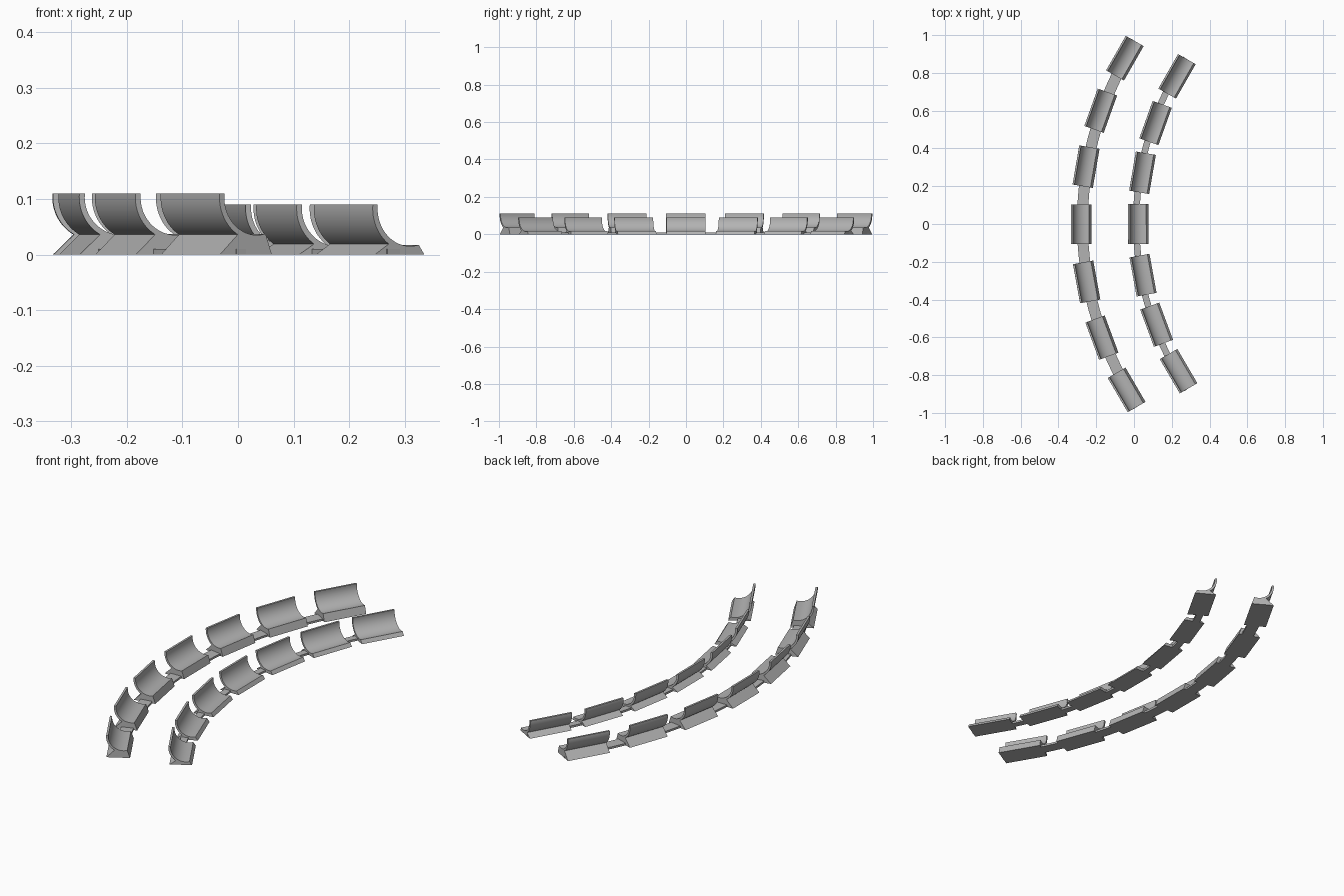
import bpy
import bmesh
from math import radians, sin, cos, acos, asin, pi
from mathutils import Matrix

if "Cube" in bpy.data.objects:
    bpy.data.objects.remove(bpy.data.objects["Cube"])

grey = bpy.data.materials.new("grey")
grey.use_nodes = True
GREY = (0.45, 0.45, 0.45, 1)
grey.diffuse_color = GREY
grey.node_tree.nodes["Principled BSDF"].inputs["Base Color"].default_value = GREY

HALF_LENGTH = 0.105
STEP = radians(10)
SKEW = Matrix.Rotation(radians(0.3), 4, "Z")


def loft(name, sections):
    """Closed solid through a row of matching cross-sections."""
    bm = bmesh.new()
    rings = [[bm.verts.new(p) for p in section] for section in sections]
    for a, b in zip(rings, rings[1:]):
        for i in range(len(a)):
            j = (i + 1) % len(a)
            bm.faces.new((a[i], a[j], b[j], b[i]))
    bm.faces.new(rings[0])
    bm.faces.new(rings[-1])
    bmesh.ops.recalc_face_normals(bm, faces=bm.faces)
    mesh = bpy.data.meshes.new(name)
    bm.to_mesh(mesh)
    bm.free()
    mesh.materials.append(grey)
    mesh.shade_smooth()
    mesh.set_sharp_from_angle(angle=radians(30))
    return mesh


def place(name, mesh, matrix):
    obj = bpy.data.objects.new(name, mesh)
    bpy.context.collection.objects.link(obj)
    obj.matrix_world = SKEW @ matrix


def arc(cx, cz, r, start, end, steps=16):
    angles = [start + (end - start) * i / steps for i in range(steps + 1)]
    return [(cx + r * cos(t), cz + r * sin(t)) for t in angles]


def cradle_profile(width, height, foot):
    """J-shaped shell rising from a flared foot, tall side at -x."""
    cx, cz = width * 0.22, height - 0.007
    r_in, r_out = 0.068, 0.078
    waist = pi + asin((cz - foot) / r_out)
    tip = 2 * pi - acos(0.018 / r_in)
    top = pi - asin(0.007 / r_out)
    top_in = pi - asin(0.007 / r_in)
    outer = arc(cx, cz, r_out, top, waist)
    inner = arc(cx, cz, r_in, tip, top_in)
    base = [(-width / 2 + 0.003, 0), (width / 2, 0)]
    return outer + base + inner


def build_rail(side, x, radius, width, height, foot, strip_width, strip_shift):
    centre = Matrix.Translation((x + radius, 0, 0))

    # Seven cradles fanned along the arc
    profile = cradle_profile(width, height, foot)
    cradle = loft(side + "_cradle", [[(u, y, z) for u, z in profile]
                                     for y in (-HALF_LENGTH, HALF_LENGTH)])
    for i in range(-3, 4):
        turn = Matrix.Rotation(-i * STEP, 4, "Z")
        place(f"{side}_cradle_{i + 4}", cradle,
              centre @ turn @ Matrix.Translation((-radius, 0, 0)))

    # Thin curved strip joining the cradles
    r_mid = radius - strip_shift
    limit = 3 * STEP + HALF_LENGTH / radius
    sections = []
    for i in range(37):
        a = limit * (i / 18 - 1)
        sections.append([(-(r_mid + s * strip_width / 2) * cos(a),
                          (r_mid + s * strip_width / 2) * sin(a), z)
                         for s, z in ((1, 0), (1, 0.01), (-1, 0.01), (-1, 0))])
    place(side + "_strip", loft(side + "_strip", sections), centre)


build_rail("outer", -0.28, 1.757, 0.111, 0.11, 0.036, 0.058, 0.007)
build_rail("inner", 0.0235, 1.56, 0.106, 0.09, 0.019, 0.034, -0.012)
